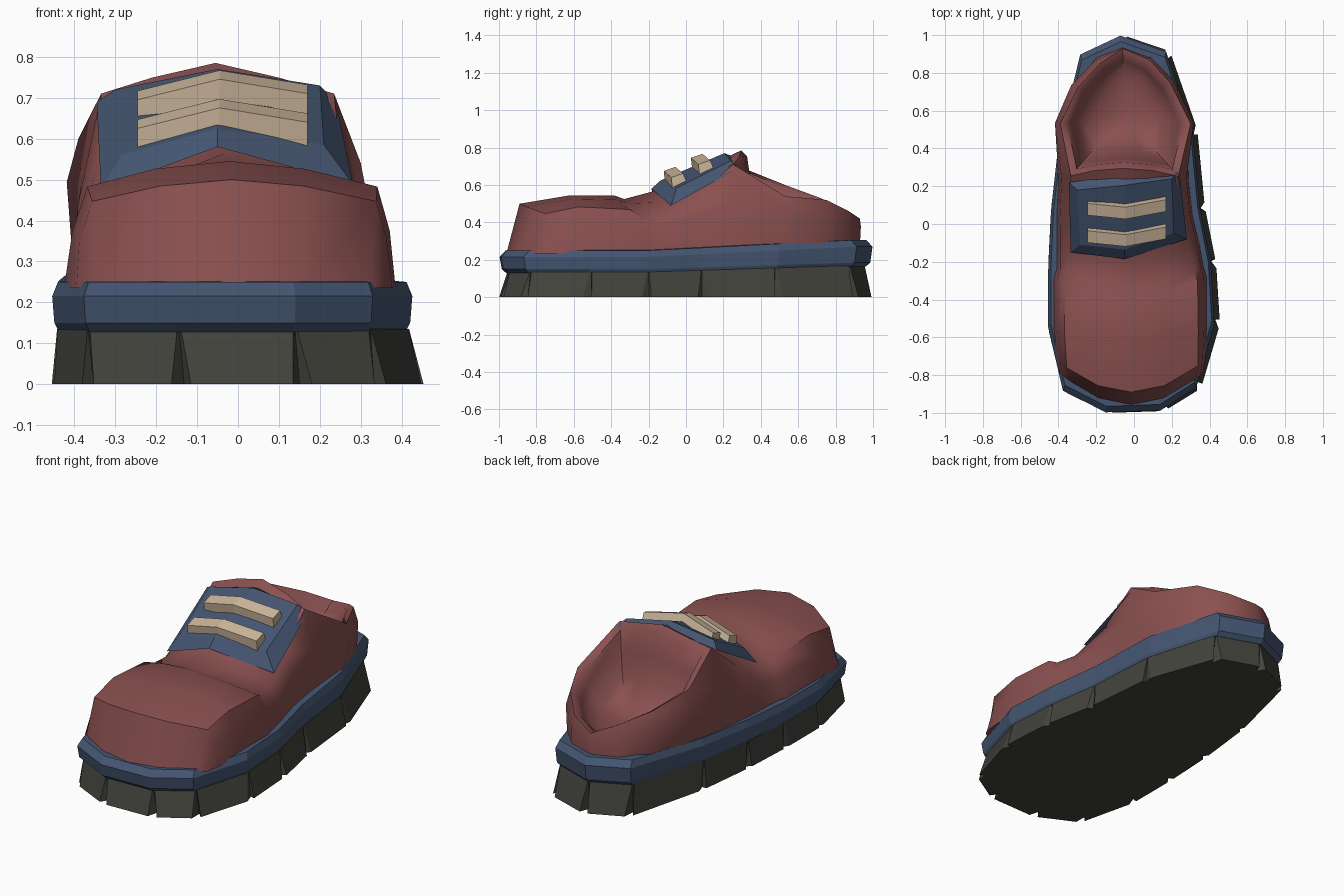
import bpy, bmesh, math
from mathutils import Vector

if "Cube" in bpy.data.objects:
    bpy.data.objects.remove(bpy.data.objects["Cube"])


def material(name, rgb):
    m = bpy.data.materials.new(name)
    m.diffuse_color = (*rgb, 1)
    m.use_nodes = True
    m.node_tree.nodes["Principled BSDF"].inputs["Base Color"].default_value = m.diffuse_color
    return m


RED = material("red_leather", (0.255, 0.08, 0.08))
BLUE = material("blue_trim", (0.058, 0.092, 0.165))
BLACK = material("dark_rubber", (0.054, 0.055, 0.045))
CREAM = material("cream_lace", (0.59, 0.46, 0.32))


def finish(name, bm, mat, angle=None):
    # close openings, orient normals, create the object
    bmesh.ops.remove_doubles(bm, verts=bm.verts, dist=0.0005)
    bmesh.ops.holes_fill(bm, edges=bm.edges, sides=0)
    bmesh.ops.recalc_face_normals(bm, faces=bm.faces)
    me = bpy.data.meshes.new(name)
    bm.to_mesh(me)
    bm.free()
    me.materials.append(mat)
    ob = bpy.data.objects.new(name, me)
    bpy.context.collection.objects.link(ob)
    if angle:
        bpy.context.view_layer.objects.active = ob
        ob.select_set(True)
        bpy.ops.object.shade_smooth_by_angle(angle=math.radians(angle))
        ob.select_set(False)
    return ob


def bridge(bm, a, b, closed=False):
    n = len(a)
    for i in range(n if closed else n - 1):
        j = (i + 1) % n
        bm.faces.new((a[i], a[j], b[j], b[i]))


def rings_to_mesh(bm, rings, closed=True):
    rows = [[bm.verts.new(p) for p in r] for r in rings]
    for a, b in zip(rows, rows[1:]):
        bridge(bm, a, b, closed)
    return rows


def rise(y):
    # sole sweeps up toward the heel
    return 0.05 * min(1, max(0, (y + 0.2) / 1.1))


# Sole outline, counter-clockwise from the heel
outline = [Vector(p) for p in [
    (-0.06, 1.0), (-0.28, 0.9), (-0.40, 0.42), (-0.44, 0.07), (-0.455, -0.24),
    (-0.455, -0.55), (-0.375, -0.885), (-0.14, -1.0), (0.16, -0.99),
    (0.355, -0.87), (0.455, -0.53), (0.435, -0.21), (0.375, 0.09),
    (0.335, 0.5), (0.19, 0.915)]]

# Tread: prism with a tapering notch at each outline corner
bm = bmesh.new()
low, high = [], []
n = len(outline)
for i, p in enumerate(outline):
    back = (outline[i - 1] - p).normalized()
    ahead = (outline[(i + 1) % n] - p).normalized()
    for off, k in ((back * 0.025, 1), (Vector((0, 0)), 0.94), (ahead * 0.025, 1)):
        q = (p + off) * k
        t = Vector((p.x * 0.945 - 0.012, p.y * 0.955)) + off * 0.2
        low.append((q.x, q.y, 0))
        high.append((t.x, t.y, 0.135 + 0.7 * rise(t.y)))
rings_to_mesh(bm, [low, high])
finish("tread", bm, BLACK)

# Welt: rounded band around the sole
bm = bmesh.new()
rings = []
for s, z, r in ((0.96, 0.128, 0.7), (0.985, 0.15, 0.7), (0.997, 0.215, 1.1),
                (0.965, 0.25, 1.1), (0.86, 0.254, 1)):
    rings.append([(p.x * s * 0.97 - 0.014, p.y * s, z + r * rise(p.y)) for p in outline])
rings_to_mesh(bm, rings)
finish("welt", bm, BLUE)

# Upper: arched stations from toe to collar front
# (y, bow, centre x, half width, base z, top z, shoulder x, shoulder z)
stations = [
    (-0.96, 0.17, -0.015, 0.38, 0.235, 0.235, 0.87, 0.80),
    (-0.89, 0.17, -0.015, 0.392, 0.235, 0.50, 0.88, 0.80),
    (-0.62, 0.06, -0.02, 0.405, 0.235, 0.545, 0.87, 0.80),
    (-0.38, 0.10, -0.02, 0.405, 0.235, 0.543, 0.86, 0.76),
    (-0.33, 0.10, -0.02, 0.39, 0.235, 0.525, 0.85, 0.72),
    (-0.18, 0.06, -0.03, 0.38, 0.235, 0.565, 0.83, 0.63),
    (0.05, 0.0, -0.05, 0.36, 0.24, 0.67, 0.82, 0.70),
    (0.295, -0.06, -0.055, 0.345, 0.25, 0.785, 0.82, 0.86)]
rings = []
for y, bow, cx, hw, z0, zt, sx, sz in stations:
    crown = sz + (1 - sz) * (0.7 if y < -0.3 else 0.52)
    left = [(-1, 0), (-0.95, 0.45), (-sx + 0.01, sz), (-0.45, crown)]
    right = [(0.45, crown), (sx + 0.02, sz), (0.965, 0.45), (1, 0)]
    rings.append([(cx + hw * u, y + bow * u * u, z0 + (zt - z0) * v)
                  for u, v in left + [(0, 1)] + right])
bm = bmesh.new()
rows = rings_to_mesh(bm, rings, closed=False)
arch = rows[-1]

# Heel wall columns, left to right: base x, y, then rim x, y, z
heel = [(-0.355, 0.53, -0.39, 0.53, 0.60), (-0.30, 0.75, -0.30, 0.72, 0.53),
        (-0.20, 0.88, -0.18, 0.85, 0.47), (-0.06, 0.93, -0.06, 0.93, 0.42),
        (0.09, 0.88, 0.08, 0.87, 0.46), (0.21, 0.75, 0.19, 0.75, 0.52),
        (0.28, 0.53, 0.30, 0.53, 0.54)]
cols = [arch[:3]]
for bx, by, rx, ry, rz in heel:
    base = Vector((bx, by, 0.235 + rise(by)))
    rim = Vector((rx, ry, rz))
    bulge = (bx + 0.05) * (0.13 if bx < 0 else 0.07)
    mid = base.lerp(rim, 0.68) + Vector((bulge, 0.005, 0))
    cols.append([bm.verts.new(p) for p in (base, mid, rim)])
cols.append(arch[:5:-1])
for a, b in zip(cols, cols[1:]):
    bridge(bm, a, b)

# Collar lip, then the rounded hollow of the foot opening
loop = arch[2:7] + [c[2] for c in cols[-2:0:-1]]
rim = [v.co.copy() for v in loop]
centre = Vector((-0.055, 0.58))
for s, drop in ((0.11, 0.06), (0.18, 0.36), (0.30, 0.64), (0.48, 0.84),
                (0.68, 0.95), (0.87, 1.0)):
    ring = []
    for p in rim:
        xy = p.xy.lerp(centre, s)
        top = p.z - 0.005
        ring.append(bm.verts.new((xy.x, xy.y, top + (0.34 - top) * drop)))
    bridge(bm, loop, ring, closed=True)
    loop = ring
bm.faces.new(loop)
finish("upper", bm, RED, 48)

# Lace panel: raised plate with sloping border
outer = [(-0.335, -0.15, 0.475), (-0.05, -0.185, 0.58), (0.28, -0.08, 0.49),
         (0.24, 0.28, 0.69), (-0.05, 0.26, 0.75), (-0.345, 0.22, 0.69)]
inner = [(-0.285, -0.11, 0.56), (-0.05, -0.135, 0.625), (0.21, -0.05, 0.585),
         (0.20, 0.24, 0.73), (-0.05, 0.205, 0.77), (-0.30, 0.18, 0.72)]
bm = bmesh.new()
rows = rings_to_mesh(bm, [outer, inner])
for r in rows:
    bm.faces.new((r[0], r[1], r[4], r[5]))
    bm.faces.new((r[1], r[2], r[3], r[4]))
finish("lace_panel", bm, BLUE)

# Laces: two bent bars across the panel
t, nrm = Vector((0, 0.91, 0.41)), Vector((0, -0.41, 0.91))
for name, y, z in (("lower_lace", -0.07, 0.625), ("upper_lace", 0.075, 0.695)):
    rings = []
    for x, dy, dz in ((-0.245, 0.02, -0.05), (-0.045, 0, 0), (0.17, 0.04, -0.035)):
        c = Vector((x, y + dy, z + dz))
        rings.append([c + t * a + nrm * b for a, b in
                      ((-0.05, -0.015), (0.042, -0.015), (0.042, 0.06), (-0.024, 0.066))])
    bm = bmesh.new()
    rings_to_mesh(bm, rings)
    finish(name, bm, CREAM)
